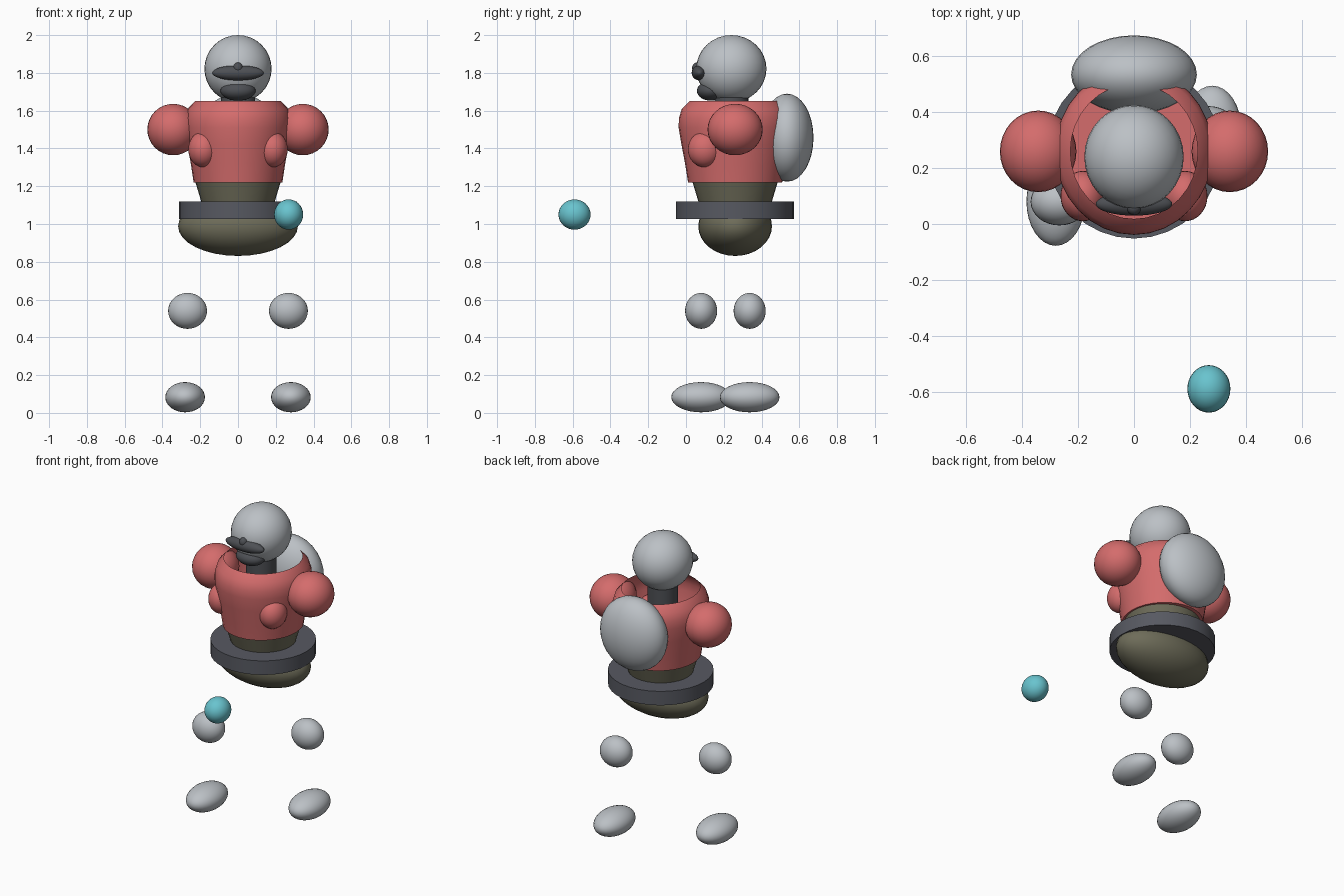
import bpy, bmesh, math

old = bpy.data.objects.get("Cube")
if old:
    bpy.data.objects.remove(old, do_unlink=True)


def material(name, rgb):
    m = bpy.data.materials.new(name)
    m.use_nodes = True
    m.diffuse_color = (*rgb, 1)
    m.node_tree.nodes["Principled BSDF"].inputs["Base Color"].default_value = (*rgb, 1)
    return m


LIGHT = material("light grey", (0.50, 0.53, 0.56))
RED = material("coral red", (0.66, 0.15, 0.15))
OLIVE = material("olive", (0.155, 0.15, 0.10))
SLATE = material("slate", (0.095, 0.10, 0.12))
DARK = material("dark grey", (0.075, 0.08, 0.09))
TEAL = material("teal", (0.14, 0.55, 0.62))
AXIS_Y = 0.26  # centre line of the body


def finish(name, bm, mat, loc, scale=(1, 1, 1)):
    bmesh.ops.recalc_face_normals(bm, faces=bm.faces)
    mesh = bpy.data.meshes.new(name)
    bm.to_mesh(mesh)
    bm.free()
    mesh.materials.append(mat)
    ob = bpy.data.objects.new(name, mesh)
    ob.location, ob.scale = loc, scale
    bpy.context.collection.objects.link(ob)
    bpy.ops.object.select_all(action='DESELECT')
    ob.select_set(True)
    bpy.context.view_layer.objects.active = ob
    bpy.ops.object.shade_smooth_by_angle(angle=math.radians(35))
    return ob


def ball(name, mat, loc, radii):
    bm = bmesh.new()
    bmesh.ops.create_uvsphere(bm, u_segments=32, v_segments=16, radius=1)
    return finish(name, bm, mat, loc, radii)


def lathe(name, mat, profile, y=AXIS_Y, stretch=1.0, open_top=False, n=32):
    """Rings from (radius, height) pairs, bottom to top."""
    bm = bmesh.new()
    rings = [[bm.verts.new((r * math.cos(math.tau * i / n),
                            r * math.sin(math.tau * i / n), z)) for i in range(n)]
             for r, z in profile]
    for a, b in zip(rings, rings[1:]):
        for i in range(n):
            j = (i + 1) % n
            bm.faces.new((a[i], a[j], b[j], b[i]))
    bm.faces.new(rings[0][::-1])
    if not open_top:
        bm.faces.new(rings[-1])
    return finish(name, bm, mat, (0, y, 0), (1, stretch, 1))


# Head and face
ball("head", LIGHT, (0, 0.24, 1.822), (0.178, 0.186, 0.178))
ball("visor", DARK, (0, 0.072, 1.80), (0.137, 0.042, 0.04))
ball("nose", DARK, (0, 0.058, 1.825), (0.026, 0.026, 0.03))
ball("chin_guard", DARK, (0, 0.13, 1.705), (0.093, 0.072, 0.052))
lathe("neck", DARK, [(0.09, 1.50), (0.09, 1.70)], y=0.24)

# Body: open-topped torso, tapered waist, wide belt
lathe("torso", RED, [(0.235, 1.22), (0.25, 1.32), (0.268, 1.42), (0.282, 1.51),
                     (0.281, 1.56), (0.266, 1.61), (0.228, 1.65)],
      stretch=1.06, open_top=True)
lathe("waist", OLIVE, [(0.165, 1.02), (0.225, 1.22)])
lathe("belt", SLATE, [(0.312, 1.027), (0.312, 1.118)])
ball("hips", OLIVE, (0, AXIS_Y, 0.988), (0.317, 0.195, 0.157))
ball("backpack", LIGHT, (0, 0.535, 1.457), (0.225, 0.14, 0.233))

# Paired parts; the right leg steps forward
for side, sx, leg_y in (("left", 1, 0.337), ("right", -1, 0.08)):
    ball(side + "_shoulder", RED, (sx * 0.343, AXIS_Y, 1.50), (0.137, 0.146, 0.136))
    ball(side + "_chest_pad", RED, (sx * 0.183, 0.10, 1.395), (0.08, 0.09, 0.095))
    ball(side + "_knee", LIGHT, (sx * 0.267, leg_y, 0.54), (0.103, 0.085, 0.095))
    ball(side + "_foot", LIGHT, (sx * 0.28, leg_y, 0.083), (0.105, 0.158, 0.08))

# Floating orb in front of the left hand
ball("orb", TEAL, (0.268, -0.59, 1.05), (0.077, 0.085, 0.08))
